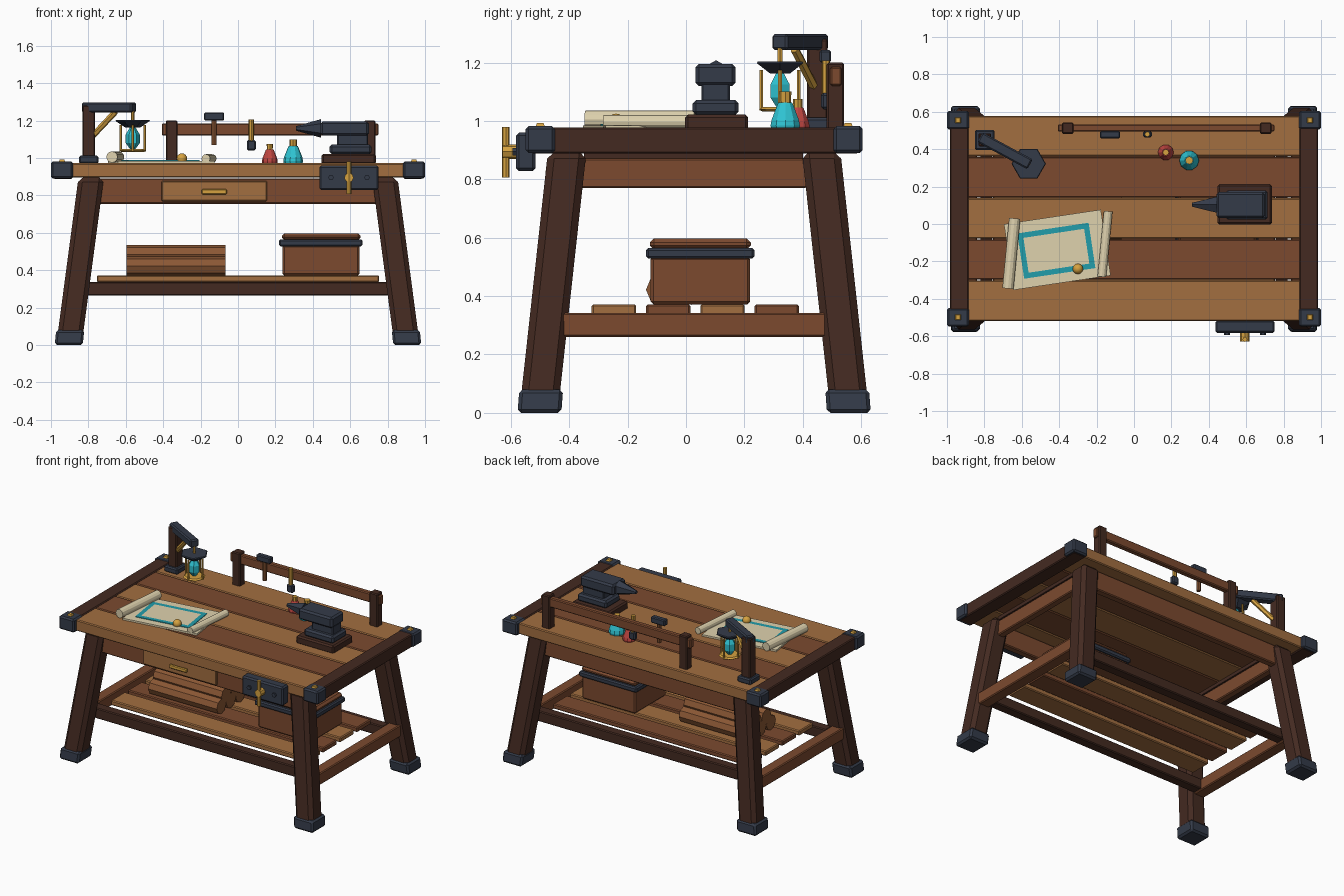
import bpy, bmesh, math
from mathutils import Vector, Matrix

if "Cube" in bpy.data.objects:
    bpy.data.objects.remove(bpy.data.objects["Cube"])


def paint(name, hexcode):
    """One flat material from an sRGB hex code."""
    srgb = [int(hexcode[i:i + 2], 16) / 255 for i in range(0, 6, 2)]
    col = [c / 12.92 if c < 0.04 else ((c + 0.055) / 1.055) ** 2.4 for c in srgb] + [1]
    m = bpy.data.materials.new(name)
    m.use_nodes = True
    m.diffuse_color = col
    m.node_tree.nodes["Principled BSDF"].inputs["Base Color"].default_value = col
    return m


LIGHT = paint("light wood", "A26E40")
MID = paint("red brown wood", "7C4A2F")
DARK = paint("dark wood", "442A21")
LOG = paint("log wood", "8C5835")
IRON = paint("blue iron", "343B49")
BRASS = paint("brass", "D6A240")
CYAN = paint("cyan glass", "2FC4D3")
TEAL = paint("teal ink", "229DAB")
PAPER = paint("parchment", "DFD2AE")
RED = paint("red glass", "BE4540")


def finish(name, bm, *mats):
    bmesh.ops.recalc_face_normals(bm, faces=bm.faces)
    me = bpy.data.meshes.new(name)
    bm.to_mesh(me)
    bm.free()
    for m in mats:
        me.materials.append(m)
    ob = bpy.data.objects.new(name, me)
    bpy.context.collection.objects.link(ob)
    return ob


def box(name, mat, x, y, z, bevel=0.006, lean=(0, 0), at=(0, 0, 0), turn=0):
    """Box from (min, max) ranges; lean shifts the top sideways, turn spins it about z."""
    bm = bmesh.new()
    bmesh.ops.create_cube(bm, size=1)
    for v in bm.verts:
        top = v.co.z > 0
        v.co = Vector([r[0] if c < 0 else r[1] for r, c in zip((x, y, z), v.co)])
        if top:
            v.co += Vector((*lean, 0))
    if bevel:
        bmesh.ops.bevel(bm, geom=bm.edges[:], offset=bevel, segments=1, affect='EDGES')
    ob = finish(name, bm, mat)
    ob.location = at
    ob.rotation_euler.z = turn
    return ob


def mid(c, size):
    return (c - size / 2, c + size / 2)


def lathe(name, mat, profile, at, segs=8, axis=(0, 0, 1), phase=0):
    """Revolve (radius, height) pairs about an axis; end rings are capped."""
    bm = bmesh.new()
    rings = []
    for r, h in profile:
        angles = [phase + 2 * math.pi * i / segs for i in range(segs)]
        rings.append([bm.verts.new((r * math.cos(a), r * math.sin(a), h)) for a in angles])
    for a, b in zip(rings, rings[1:]):
        for i in range(segs):
            j = (i + 1) % segs
            bm.faces.new((a[i], a[j], b[j], b[i]))
    bm.faces.new(rings[0])
    bm.faces.new(rings[-1])
    turn = Vector(axis).to_track_quat('Z', 'Y').to_matrix().to_4x4()
    bm.transform(Matrix.Translation(at) @ turn)
    return finish(name, bm, mat)


def rod(name, mat, a, b, r, segs=8):
    d = Vector(b) - Vector(a)
    return lathe(name, mat, [(r, 0), (r, d.length)], a, segs, d)


YC = 0.028      # depth centre of the table

# Tabletop planks
for i in range(5):
    y = -0.52 + 0.22 * i
    box("top_plank", (LIGHT, MID)[i % 2], (-0.89, 0.89), (y + 0.002, y + 0.218), (0.895, 0.972), 0.006)

# Ends, corners, legs and feet, mirrored
for sx in (-1, 1):
    box("end_batten", DARK, mid(sx * 0.935, 0.1), (-0.53, 0.59), (0.888, 0.978))
    box("side_apron", MID, mid(sx * 0.79, 0.05), (-0.37, 0.415), (0.77, 0.872))
    box("side_cleat", DARK, mid(sx * 0.79, 0.06), (-0.35, 0.4), (0.872, 0.896), 0)
    box("side_stretcher", MID, mid(sx * 0.88, 0.08), (-0.43, 0.48), (0.26, 0.343))
    for sy in (-1, 1):
        y = YC + sy * 0.527
        box("corner_cap", IRON, mid(sx * 0.941, 0.118), mid(y, 0.1), (0.89, 0.982), 0.01)
        lathe("corner_stud", BRASS, [(0.022, 0), (0.016, 0.012)], (sx * 0.941, y, 0.981), 4,
              phase=math.pi / 4)
        y = YC + sy * 0.53
        box("leg", DARK, mid(sx * 0.9, 0.136), mid(y, 0.132), (0.03, 0.895), 0.024,
            (-sx * 0.115, -sy * 0.095))
        box("foot", IRON, mid(sx * 0.905, 0.15), mid(y, 0.15), (0, 0.08), 0.012,
            (-sx * 0.008, -sy * 0.006))

# Long aprons and stretchers
for sy in (-1, 1):
    box("long_apron", MID, (-0.76, 0.76), mid(YC + sy * 0.45, 0.05), (0.755, 0.89))
    box("long_stretcher", DARK, (-0.84, 0.84), mid(YC + sy * 0.405, 0.07), (0.265, 0.338))

# Lower shelf slats
for i in range(4):
    y = -0.323 + 0.186 * i
    box("shelf_slat", (LIGHT, MID)[i % 2], (-0.755, 0.755), (y, y + 0.152), (0.337, 0.372))

# Drawer
box("drawer_front", LIGHT, (-0.41, 0.155), (-0.462, -0.44), (0.768, 0.878))
box("drawer_handle", BRASS, (-0.195, -0.06), (-0.482, -0.468), (0.806, 0.833), 0.005)
for x in (-0.18, -0.075):
    box("handle_post", BRASS, mid(x, 0.016), (-0.475, -0.455), (0.812, 0.828), 0)

# Vise on the front edge
box("vise_jaw", IRON, (0.435, 0.752), (-0.582, -0.515), (0.828, 0.96), 0.01)
for x in (0.497, 0.69):
    rod("vise_bolt", IRON, (x, -0.57, 0.895), (x, -0.594, 0.895), 0.015, 6)
rod("vise_hub", BRASS, (0.593, -0.55, 0.895), (0.593, -0.628, 0.895), 0.025)
rod("vise_bar", BRASS, (0.593, -0.617, 0.807), (0.593, -0.617, 0.98), 0.013)

# Lantern crane
box("crane_base", IRON, (-0.85, -0.745), (0.395, 0.503), (0.97, 1.012), 0.008)
box("crane_post", DARK, (-0.832, -0.765), (0.415, 0.485), (1.0, 1.28))
swing = math.atan2(-0.13, 0.24)
box("crane_arm", IRON, (-0.03, 0.275), (-0.03, 0.03), (1.243, 1.297), 0.008,
    at=(-0.798, 0.45, 0), turn=swing)
rod("crane_brace", BRASS, (-0.775, 0.437, 1.12), (-0.655, 0.372, 1.247), 0.016, 6)
LX, LY = -0.563, 0.322
rod("lantern_hook", BRASS, (LX, LY, 1.19), (LX, LY, 1.25), 0.01, 6)
lathe("lantern_hood", IRON, [(0.04, 1.163), (0.092, 1.198), (0.088, 1.204)], (LX, LY, 0), 6)
lathe("lantern_floor", BRASS, [(0.06, 1.032), (0.072, 1.04), (0.06, 1.048)], (LX, LY, 0))
for i in range(4):
    x, y = LX + 0.064 * math.cos(i * math.pi / 2), LY + 0.064 * math.sin(i * math.pi / 2)
    rod("lantern_bar", BRASS, (x, y, 1.035), (x, y, 1.175), 0.007, 6)
lathe("lantern_crystal", CYAN, [(0.012, 1.045), (0.038, 1.08), (0.038, 1.125), (0.01, 1.172)],
      (LX, LY, 0), 6)

# Tool rack
for x in (-0.355, 0.705):
    box("rack_post", DARK, mid(x, 0.062), (0.482, 0.542), (0.965, 1.2))
box("rack_rail", MID, (-0.407, 0.75), (0.494, 0.533), (1.12, 1.185))
box("hammer_head", IRON, (-0.182, -0.074), (0.458, 0.497), (1.2, 1.243))
rod("hammer_handle", LOG, (-0.128, 0.477, 1.07), (-0.128, 0.477, 1.205), 0.014)
rod("chisel_handle", BRASS, (0.071, 0.48, 1.09), (0.071, 0.48, 1.207), 0.014)
box("chisel_tip", IRON, (0.048, 0.096), (0.463, 0.497), (1.04, 1.096), 0.008)

# Bottles
for name, mat, x, y, s in (("cyan_bottle", CYAN, 0.295, 0.34, 1), ("red_bottle", RED, 0.17, 0.383, 0.8)):
    lathe(name, mat, [(0.05 * s, 0), (0.053 * s, 0.012 * s), (0.049 * s, 0.032 * s),
                      (0.028 * s, 0.085 * s), (0.024 * s, 0.092 * s)], (x, y, 0.972), 10)
    lathe("cork", BRASS, [(0.019 * s, 0.085 * s), (0.021 * s, 0.128 * s)], (x, y, 0.972), 8)

# Anvil on its block
box("anvil_block", DARK, (0.447, 0.737), (-0.003, 0.213), (0.965, 1.022), 0.01)
box("anvil_foot", IRON, (0.49, 0.715), (0.023, 0.18), (1.02, 1.072), 0.012)
box("anvil_waist", IRON, (0.53, 0.695), (0.053, 0.15), (1.065, 1.13))
box("anvil_body", IRON, (0.44, 0.7), (0.032, 0.17), (1.12, 1.195), 0.012)
lathe("anvil_horn", IRON, [(0.05, 0), (0.012, 0.135)], (0.445, 0.103, 1.158), 6, (-1, 0, 0), math.pi / 6)

# Map scroll with inked border
turn = math.radians(8.5)
box("map_sheet", PAPER, (-0.262, 0.262), (-0.178, 0.178), (0, 0.012), 0,
    at=(-0.41, -0.138, 0.973), turn=turn)
bm = bmesh.new()
bmesh.ops.create_cube(bm, size=1)
bmesh.ops.scale(bm, vec=(0.385, 0.245, 0.006), verts=bm.verts)
top = [f for f in bm.faces if f.normal.z > 0.9]
bmesh.ops.inset_region(bm, faces=top, thickness=0.04)
for f in top:
    f.material_index = 1
ink = finish("map_border", bm, TEAL, PAPER)
ink.location = (-0.415, -0.143, 0.986)
ink.rotation_euler.z = turn
rod("map_roll_left", PAPER, (-0.674, -0.345, 1.005), (-0.638, 0.03, 1.005), 0.03, 12)
rod("map_roll_right", PAPER, (-0.172, -0.282, 0.997), (-0.138, 0.068, 0.997), 0.023, 12)
bm = bmesh.new()
bmesh.ops.create_uvsphere(bm, u_segments=12, v_segments=8, radius=0.028)
ball = finish("map_weight", bm, BRASS)
ball.location = (-0.3, -0.24, 0.997)
ball.data.shade_smooth()

# Storage chest
box("chest_body", MID, (0.238, 0.65), (-0.122, 0.22), (0.372, 0.535), 0.01)
box("chest_band", IRON, (0.22, 0.665), (-0.137, 0.234), (0.528, 0.565), 0.008)
box("chest_lid", MID, (0.235, 0.655), (-0.124, 0.222), (0.56, 0.597), 0.014)

# Stacked logs
for y, z in [(-0.085, 0.422), (0.02, 0.422), (0.125, 0.422), (-0.033, 0.484), (0.073, 0.484)]:
    rod("log", LOG, (-0.597, y, z), (-0.068, y, z), 0.052, 8)
